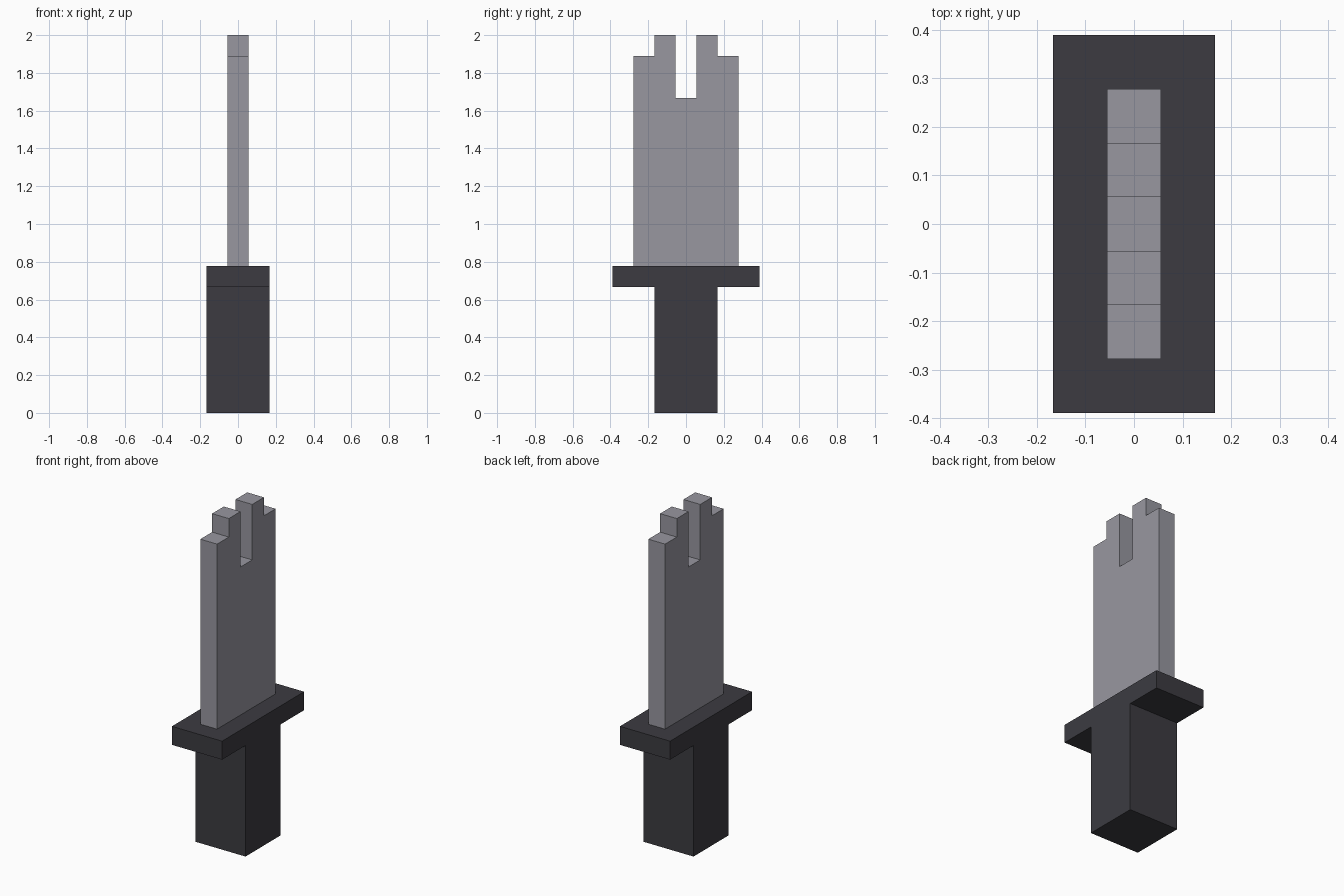
import bpy
import bmesh

U = 1 / 9  # the whole sword is laid out on a grid of this unit

cube = bpy.data.objects.get("Cube")
if cube:
    bpy.data.objects.remove(cube, do_unlink=True)


def make_material(name, rgb):
    mat = bpy.data.materials.new(name)
    mat.use_nodes = True
    mat.diffuse_color = (*rgb, 1)
    mat.node_tree.nodes["Principled BSDF"].inputs["Base Color"].default_value = (*rgb, 1)
    return mat


def extruded_profile(name, points, half_width, mat):
    """Extrude a (y, z) outline along x, centred on x = 0, in grid units."""
    bm = bmesh.new()
    face = bm.faces.new([bm.verts.new((-half_width * U, y * U, z * U)) for y, z in points])
    ext = bmesh.ops.extrude_face_region(bm, geom=[face])
    verts = [v for v in ext["geom"] if isinstance(v, bmesh.types.BMVert)]
    bmesh.ops.translate(bm, verts=verts, vec=(2 * half_width * U, 0, 0))
    bmesh.ops.recalc_face_normals(bm, faces=bm.faces)
    mesh = bpy.data.meshes.new(name)
    bm.to_mesh(mesh)
    bm.free()
    mesh.materials.append(mat)
    obj = bpy.data.objects.new(name, mesh)
    bpy.context.collection.objects.link(obj)
    return obj


def mirrored(half):
    """Complete a half outline (y > 0) with its reflection."""
    return half + [(-y, z) for y, z in reversed(half)]


steel = make_material("grey steel", (0.314, 0.310, 0.352))
dark = make_material("dark grip", (0.045, 0.044, 0.053))

# Grip and crossguard
extruded_profile("grip", mirrored([(1.5, 0), (1.5, 6)]), 1.5, dark)
extruded_profile("crossguard", mirrored([(3.5, 6), (3.5, 7)]), 1.5, dark)

# Blade with stepped shoulders and a central notch between two prongs
extruded_profile("blade", mirrored([(2.5, 7), (2.5, 17), (1.5, 17), (1.5, 18),
                                    (0.5, 18), (0.5, 15)]), 0.5, steel)
